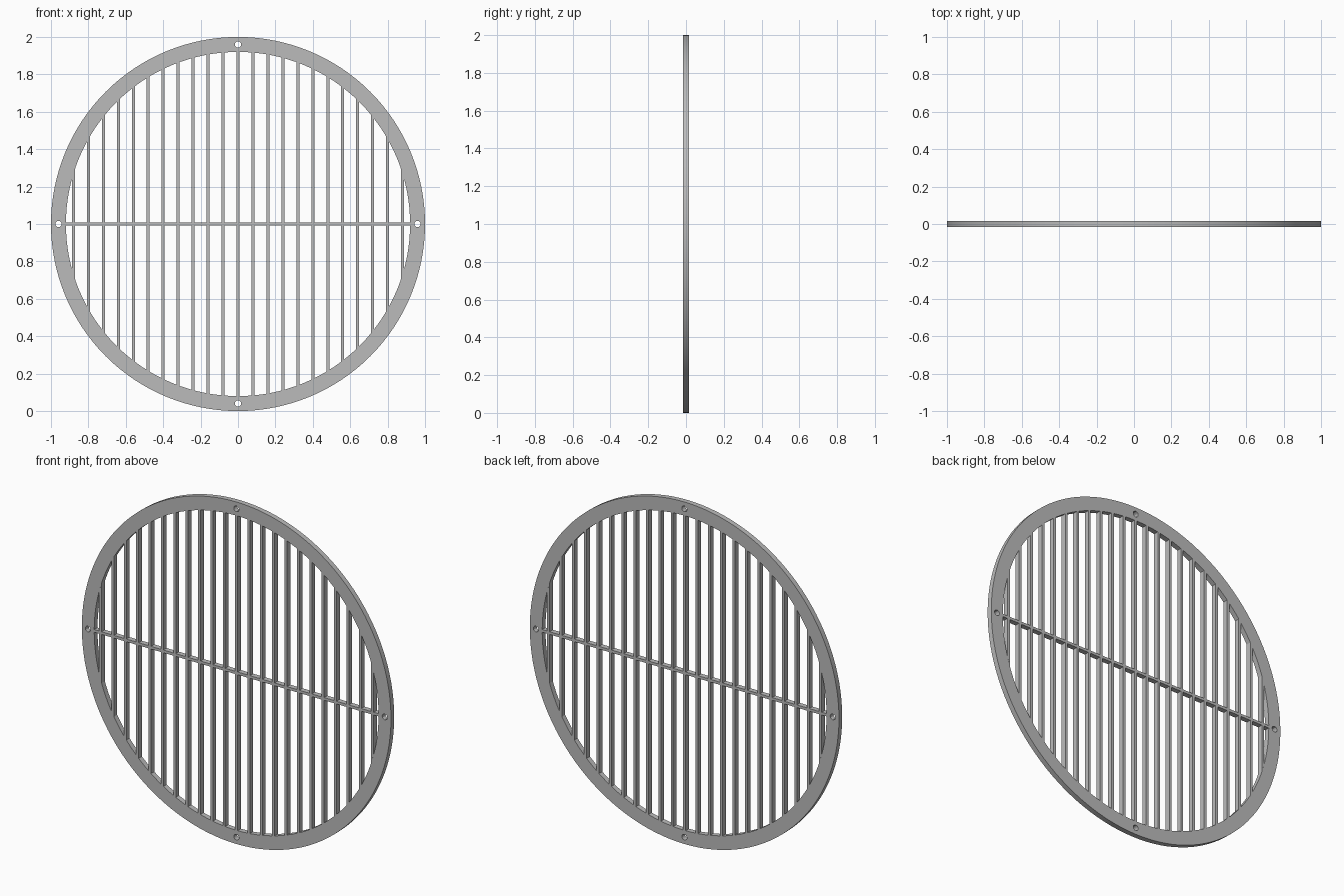
import bpy, bmesh
from math import sin, cos, pi, sqrt

OUTER, INNER, HALF = 1.0, 0.92, 0.015
SPACING, BAR = 0.08, 0.008
COUNT = 11

if "Cube" in bpy.data.objects:
    bpy.data.objects.remove(bpy.data.objects["Cube"])

# One plain metal grey for everything
grey = bpy.data.materials.new("metal_grey")
grey.use_nodes = True
colour = (0.5, 0.5, 0.5, 1)
grey.diffuse_color = colour
grey.node_tree.nodes["Principled BSDF"].inputs["Base Color"].default_value = colour


def finish(bm, name):
    """Thicken flat faces along y and turn them into an object."""
    made = bmesh.ops.extrude_face_region(bm, geom=bm.faces[:])["geom"]
    moved = [v for v in made if isinstance(v, bmesh.types.BMVert)]
    bmesh.ops.translate(bm, vec=(0, 2 * HALF, 0), verts=moved)
    bmesh.ops.recalc_face_normals(bm, faces=bm.faces[:])
    mesh = bpy.data.meshes.new(name)
    bm.to_mesh(mesh)
    bm.free()
    mesh.materials.append(grey)
    obj = bpy.data.objects.new(name, mesh)
    bpy.context.collection.objects.link(obj)
    return obj


def point(bm, x, z):
    return bm.verts.new((x, -HALF, z + 1))


def loop(bm, radius, count, cx=0, cz=0, turn=0):
    angles = [2 * pi * i / count + turn for i in range(count)]
    verts = [point(bm, cx + radius * cos(a), cz + radius * sin(a)) for a in angles]
    return [bm.edges.new((verts[i - 1], verts[i])) for i in range(count)]


def reach(x):
    return sqrt(INNER ** 2 - x ** 2)


# Flat ring with four screw holes
bm = bmesh.new()
edges = loop(bm, OUTER, 128) + loop(bm, INNER, 128)
for cx, cz in ((1, 0), (-1, 0), (0, 1), (0, -1)):
    edges += loop(bm, 0.017, 12, cx * 0.96, cz * 0.96)
bmesh.ops.triangle_fill(bm, edges=edges, use_beauty=True)
ring = finish(bm, "outer_ring")
bpy.context.view_layer.objects.active = ring
ring.select_set(True)
bpy.ops.object.shade_smooth_by_angle()

# Vertical slats, ends trimmed to the ring's inner circle
bm = bmesh.new()
for i in range(-COUNT, COUNT + 1):
    a, b = i * SPACING - BAR, i * SPACING + BAR
    bm.faces.new([point(bm, a, -reach(a)), point(bm, b, -reach(b)),
                  point(bm, b, reach(b)), point(bm, a, reach(a))])
finish(bm, "vertical_slats")

# Crossbar, in lengths that fit between the slats
bm = bmesh.new()
for i in range(-COUNT - 1, COUNT + 1):
    a = max(i * SPACING + BAR, -INNER)
    b = min((i + 1) * SPACING - BAR, INNER)
    bm.faces.new([point(bm, a, -BAR), point(bm, b, -BAR),
                  point(bm, b, BAR), point(bm, a, BAR)])
finish(bm, "crossbar")
